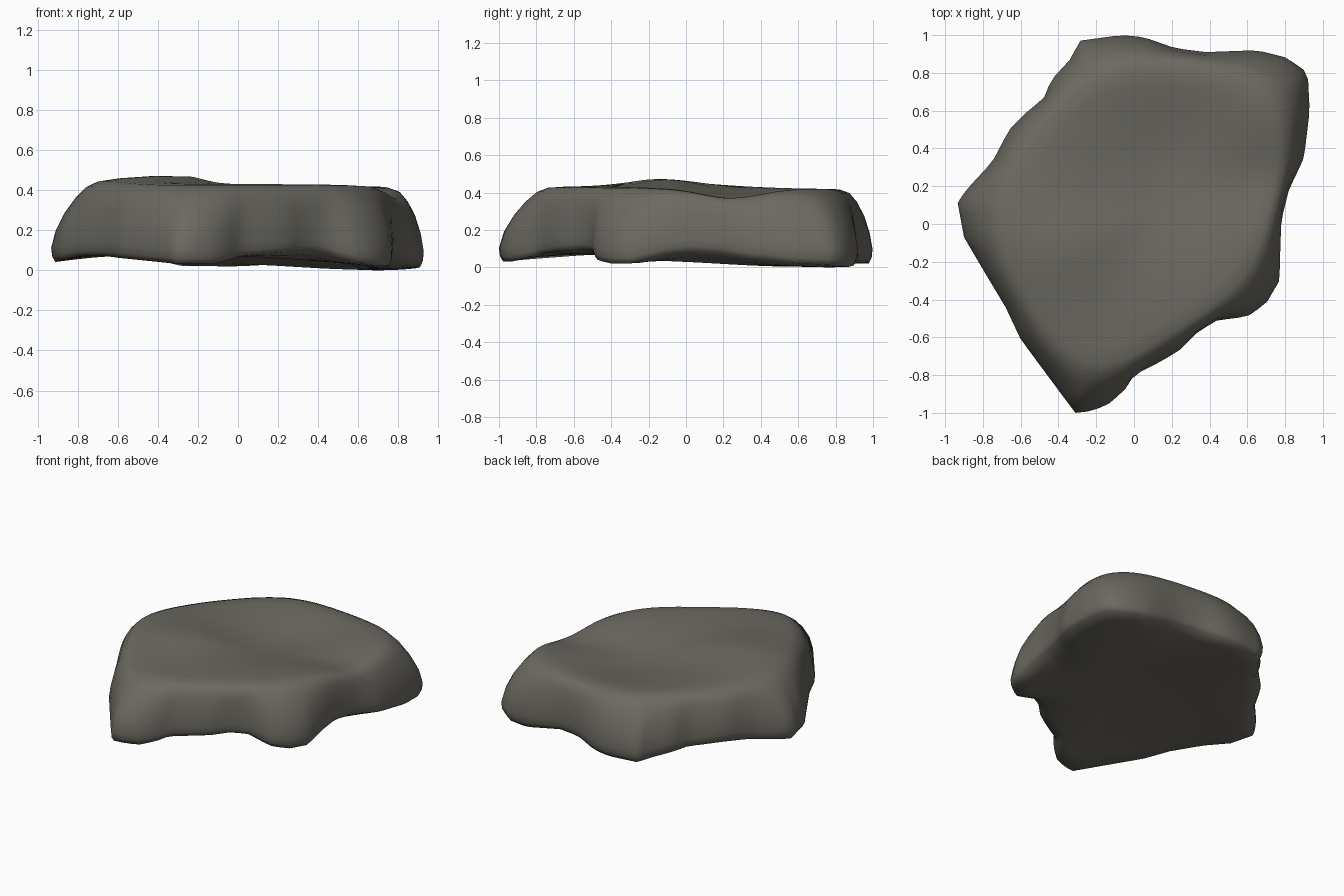
import bpy, bmesh, math
from mathutils import Vector

if "Cube" in bpy.data.objects:
    bpy.data.objects.remove(bpy.data.objects["Cube"])

# Widest outline seen from above, anticlockwise: x, y, height of the lower rim
OUTLINE = [
    (-.31, -1.0, .04), (-.22, -.99, .04), (-.13, -.95, .04), (-.05, -.88, .06),
    (.00, -.80, .08), (.12, -.74, .09), (.24, -.67, .10), (.34, -.57, .11),
    (.44, -.51, .10), (.60, -.49, .05), (.70, -.42, .03), (.77, -.30, .03),
    (.775, -.12, .08), (.78, .02, .10), (.82, .18, .09), (.90, .35, .06),
    (.93, .60, .03), (.92, .80, .02), (.81, .88, .01), (.65, .92, .02),
    (.38, .91, .07), (.22, .93, .07), (.05, .99, .04), (-.07, 1.0, .03),
    (-.29, .97, .03), (-.33, .88, .04), (-.44, .76, .07), (-.48, .66, .08),
    (-.55, .61, .09), (-.66, .50, .10), (-.75, .33, .08), (-.87, .20, .06),
    (-.935, .12, .05), (-.90, -.07, .06), (-.80, -.24, .08), (-.68, -.44, .08),
    (-.60, -.61, .07), (-.40, -.88, .05)]
CENTRE = Vector((.10, .07, 0))


def resample(points, count):
    """Spread evenly spaced points along a closed outline."""
    pts = [Vector(p) for p in points]
    pairs = list(zip(pts, pts[1:] + pts[:1]))
    total = sum((b - a).length for a, b in pairs)
    out, walked = [], 0
    for a, b in pairs:
        length = (b - a).length
        while len(out) < count and len(out) * total / count < walked + length:
            out.append(a.lerp(b, (len(out) * total / count - walked) / length))
        walked += length
    return out


def relax(pts, times):
    """Round a closed outline so corners draw in and dents fill out."""
    for _ in range(times):
        pts = [p * .5 + (pts[i - 1] + pts[(i + 1) % len(pts)]) * .25
               for i, p in enumerate(pts)]
    return pts


def bump(x, y, px, py, r):
    return math.exp(-((x - px) ** 2 + (y - py) ** 2) / r ** 2)


def top_height(x, y):
    # Raised left side, broad dish to the back right, low notch in the right rim
    return (.44 + .03 * bump(x, y, -.5, -.1, .3) + .03 * bump(x, y, -.25, -.12, .2)
            - .08 * bump(x, y, .18, .30, .38) - .05 * bump(x, y, .7, .25, .22))


def base_height(x, y):
    # Gently tilted and slightly hollow underside
    return max(.005, .05 - .04 * x - .035 * y) + .05 * bump(x, y, -.1, .1, .5)


sharp = resample(OUTLINE, 100)
rounded = relax(sharp, 44)
n = len(sharp)

# Rings from underside to top: (scale, roundedness, wall fraction or None below)
RINGS = [(.2, 1, None), (.4, 1, None), (.65, .8, None), (.88, .3, None), (.98, 0, 0),
         (.995, 0, .07), (1.0, 0, .18), (.99, .12, .40), (.975, .4, .62), (.95, .7, .80),
         (.915, .95, .93), (.86, 1, .985), (.76, 1, 1), (.6, 1, 1), (.42, 1, 1), (.2, 1, 1)]

bm = bmesh.new()
rings = []
for scale, w, frac in RINGS:
    ring = []
    for a, b in zip(sharp, rounded):
        p = CENTRE + (a.lerp(b, w) - CENTRE) * scale
        rim = a.z
        if frac is None:
            z = base_height(p.x, p.y)
            if scale > .8:
                z = (z + rim) / 2
        else:
            z = rim + (top_height(p.x, p.y) - rim) * frac
        ring.append(bm.verts.new((p.x, p.y, z)))
    rings.append(ring)
for a, b in zip(rings, rings[1:]):
    for i in range(n):
        j = (i + 1) % n
        bm.faces.new((a[i], a[j], b[j], b[i]))

# Close the top and the underside with fans
low = bm.verts.new((CENTRE.x, CENTRE.y, base_height(CENTRE.x, CENTRE.y)))
high = bm.verts.new((CENTRE.x, CENTRE.y, top_height(CENTRE.x, CENTRE.y)))
for i in range(n):
    j = (i + 1) % n
    bm.faces.new((low, rings[0][j], rings[0][i]))
    bm.faces.new((high, rings[-1][i], rings[-1][j]))

bmesh.ops.recalc_face_normals(bm, faces=bm.faces)
for f in bm.faces:
    f.smooth = True
lowest = min(v.co.z for v in bm.verts)
for v in bm.verts:
    v.co.z -= lowest

mesh = bpy.data.meshes.new("flat_rock")
bm.to_mesh(mesh)
bm.free()
rock = bpy.data.objects.new("flat_rock", mesh)
bpy.context.collection.objects.link(rock)

# Single stone colour
stone = bpy.data.materials.new("stone grey")
stone.diffuse_color = (.15, .142, .12, 1)
stone.use_nodes = True
stone.node_tree.nodes["Principled BSDF"].inputs["Base Color"].default_value = stone.diffuse_color
mesh.materials.append(stone)
